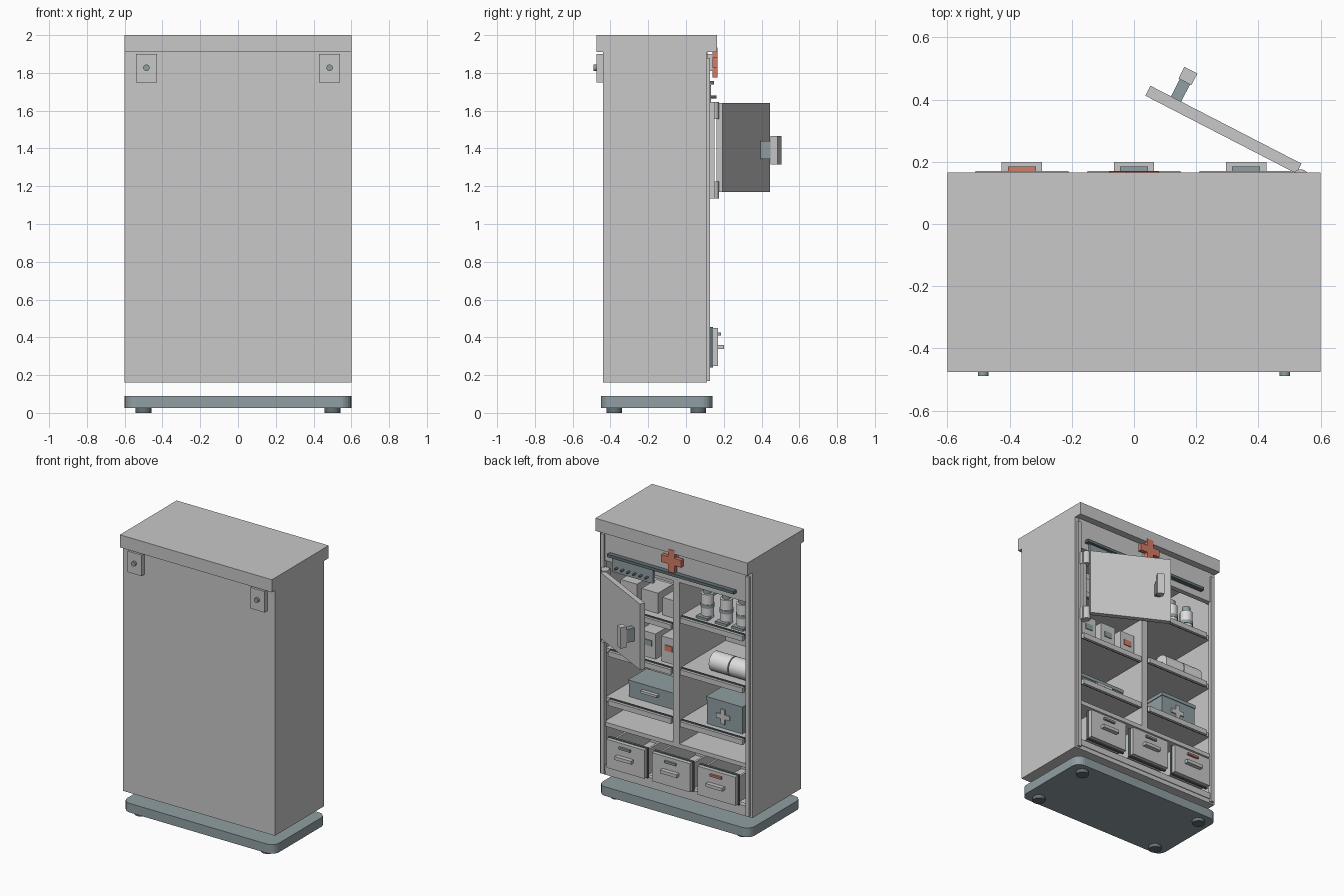
import bpy, math
from mathutils import Matrix, Vector

cube = bpy.data.objects.get("Cube")
if cube:
    bpy.data.objects.remove(cube)


def material(name, rgb):
    m = bpy.data.materials.new(name)
    m.use_nodes = True
    m.diffuse_color = (*rgb, 1)
    m.node_tree.nodes["Principled BSDF"].inputs["Base Color"].default_value = (*rgb, 1)
    return m


GREY = material("light_grey", (.57, .58, .57))
SLATE = material("blue_grey", (.28, .345, .365))
DARK = material("dark_slate", (.12, .16, .175))
RED = material("signal_red", (.66, .2, .14))
WHITE = material("gauze_white", (.72, .73, .72))


def box(name, x, y, z, mat=GREY):
    """Box from (low, high) pairs on each axis."""
    bpy.ops.mesh.primitive_cube_add(size=1)
    o = bpy.context.object
    o.name = name
    size = Vector([b - a for a, b in (x, y, z)])
    mid = Vector([(a + b) / 2 for a, b in (x, y, z)])
    o.data.transform(Matrix.Translation(mid) @ Matrix.Diagonal((*size, 1)))
    o.data.materials.append(mat)
    return o


def rod(name, at, r, length, axis="z", mat=SLATE, sides=24):
    turn = {"x": (0, math.pi / 2, 0), "y": (math.pi / 2, 0, 0), "z": (0, 0, 0)}[axis]
    bpy.ops.mesh.primitive_cylinder_add(vertices=sides, radius=r, depth=length,
                                        location=at, rotation=turn)
    o = bpy.context.object
    o.name = name
    o.data.materials.append(mat)
    bpy.ops.object.shade_smooth_by_angle(angle=math.radians(40))
    return o


def cross(name, x, z, y, arm, half, mat):
    """Plus sign made of an upright and two side arms."""
    box(name + "_upright", (x - half, x + half), y, (z - arm, z + arm), mat)
    for s in (-1, 1):
        box(name + "_arm", sorted((x + s * half, x + s * arm)), y, (z - half, z + half), mat)


# Base plate with rounded corners, and feet
base = box("base_plate", (-.6, .6), (-.45, .14), (.025, .09), SLATE)
bev = base.modifiers.new("round_corners", "BEVEL")
bev.width, bev.segments, bev.limit_method = .06, 6, "WEIGHT"
weights = base.data.attributes.new("bevel_weight_edge", "FLOAT", "EDGE")
for e in base.data.edges:
    a, b = (base.data.vertices[i].co for i in e.vertices)
    weights.data[e.index].value = 1.0 if abs(a.z - b.z) > .01 else 0.0
for x in (-.5, .5):
    for y in (-.38, .065):
        rod("foot", (x, y, .014), .042, .028, mat=DARK)

# Cabinet shell
box("closed_panel", (-.6, .6), (-.44, -.41), (.16, 1.91))
box("floor_panel", (-.57, .57), (-.41, .11), (.16, .19))
box("top_slab", (-.6, .6), (-.475, .165), (1.91, 2))
box("header_panel", (-.57, .57), (.08, .115), (1.69, 1.91))
box("bottom_rail", (-.57, .57), (.08, .115), (.19, .235))
box("drawer_deck", (-.57, .57), (-.41, .11), (.505, .535))
box("divider", (-.025, .025), (-.41, .11), (.535, 1.69))
for s in (-1, 1):
    box("side_panel", sorted((s * .57, s * .6)), (-.41, .11), (.16, 1.91))
    box("stile_strip", sorted((s * .558, s * .585)), (.1, .127), (.17, 1.88))
    # Wall brackets with bolts
    x = s * .485
    box("bracket", (x - .055, x + .055), (-.474, -.44), (1.75, 1.9))
    rod("bracket_bolt", (x, -.475, 1.827), .017, .028, "y")

# Shelves with a double front lip
for s, heights in ((1, (1.36, 1.04, .69)), (-1, (1.43, 1.06, .69))):
    for z in heights:
        xs = sorted((s * .025, s * .57))
        lip = sorted((s * .035, s * .53))
        box("shelf", xs, (-.41, .09), (z - .015, z + .015))
        box("shelf_gasket", lip, (.09, .1), (z - .02, z + .02), DARK)
        box("shelf_lip", lip, (.1, .12), (z - .025, z + .012))

# Drawers with gasket, front, label and pull
for x, tag in ((-.36, RED), (0, SLATE), (.36, SLATE)):
    for s in (-1, 1):
        box("drawer_side", sorted((x + s * .125, x + s * .14)), (-.3, .13), (.25, .43))
    box("drawer_bottom", (x - .125, x + .125), (-.3, .13), (.25, .265))
    box("drawer_end", (x - .125, x + .125), (-.3, -.285), (.265, .43))
    box("drawer_gasket", (x - .155, x + .155), (.125, .142), (.24, .455), DARK)
    box("drawer_front", (x - .15, x + .15), (.142, .17), (.247, .45))
    box("drawer_label", (x - .045, x + .045), (.17, .185), (.41, .425), tag)
    box("drawer_pull", (x - .065, x + .065), (.17, .2), (.337, .36))

# Header rail, hook plate and cross
box("header_rail", (-.48, .52), (.115, .148), (1.738, 1.758), DARK)
box("hook_plate", (.17, .49), (.115, .132), (1.635, 1.735), SLATE)
for i in range(6):
    rod("hook", (.21 + i * .048, .146, 1.672), .007, .032, "y", DARK, 10)
cross("header_cross", 0, 1.855, (.14, .168), .08, .026, RED)
box("cross_mount", (-.02, .02), (.115, .14), (1.81, 1.9))

# Open door, built along +x from its hinge and then swung out
L, low, high, rim = .546, 1.17, 1.64, .042
door = [box("door_panel", (rim, L - rim), (-.018, .004), (low + rim, high - rim))]
for z in (low, high - rim):
    door.append(box("door_rail", (0, L), (-.018, .018), (z, z + rim)))
for x in (0, L - rim):
    door.append(box("door_stile", (x, x + rim), (-.018, .018), (low + rim, high - rim)))
door.append(box("handle_post", (.435, .472), (-.08, -.004), (1.345, 1.44), SLATE))
door.append(box("handle_grip", (.43, .477), (-.122, -.08), (1.315, 1.465)))
swing = Matrix.Translation((.53, .178, 0)) @ Matrix.Rotation(math.pi - math.atan2(.25, .485), 4, "Z")
for part in door:
    part.matrix_world = swing
for z in (1.18, 1.6):
    rod("hinge_knuckle", (.535, .15, z), .026, .09, mat=GREY)
    box("hinge_leaf", (.52, .57), (.11, .15), (z - .045, z + .045))
box("hinge_plate", (.535, .565), (.12, .15), (1.22, 1.56))

# Supply boxes on the upper shelves
for i, x in enumerate((.1, .265, .43)):
    box("carton", (x - .065, x + .065), (-.14, .03), (1.375, 1.5 + i * .02))
    box("supply_box", (x - .06, x + .06), (-.16, .05), (1.055, 1.235))
    box("supply_label", (x - .03, x + .03), (.05, .056), (1.14, 1.18), RED if i == 0 else SLATE)

# Bottles with clips
for x in (-.17, -.32, -.45):
    rod("bottle", (x, 0, 1.53), .043, .17, mat=WHITE)
    rod("bottle_cap", (x, 0, 1.635), .028, .04)
    rod("bottle_band", (x, 0, 1.53), .046, .025)
    box("bottle_clip", (x - .045, x + .045), (.02, .065), (1.445, 1.462), SLATE)

# Bandage rolls
for x in (-.3, -.455):
    rod("bandage_roll", (x, 0, 1.142), .067, .148, "x", WHITE, 32)
    rod("bandage_core", (x, 0, 1.142), .022, .152, "x", GREY)

# Aid box with cross, and flat case with handle
box("aid_box", (-.48, -.2), (-.13, .05), (.705, .875), SLATE)
box("aid_box_lid", (-.485, -.195), (-.135, .055), (.875, .9), SLATE)
cross("aid_cross", -.33, .79, (.05, .058), .052, .016, GREY)
box("flat_case", (.1, .45), (-.2, .0), (.705, .8), SLATE)
box("flat_case_lid", (.095, .455), (-.205, .005), (.8, .825), SLATE)
box("case_handle", (.21, .34), (.005, .03), (.77, .787))
